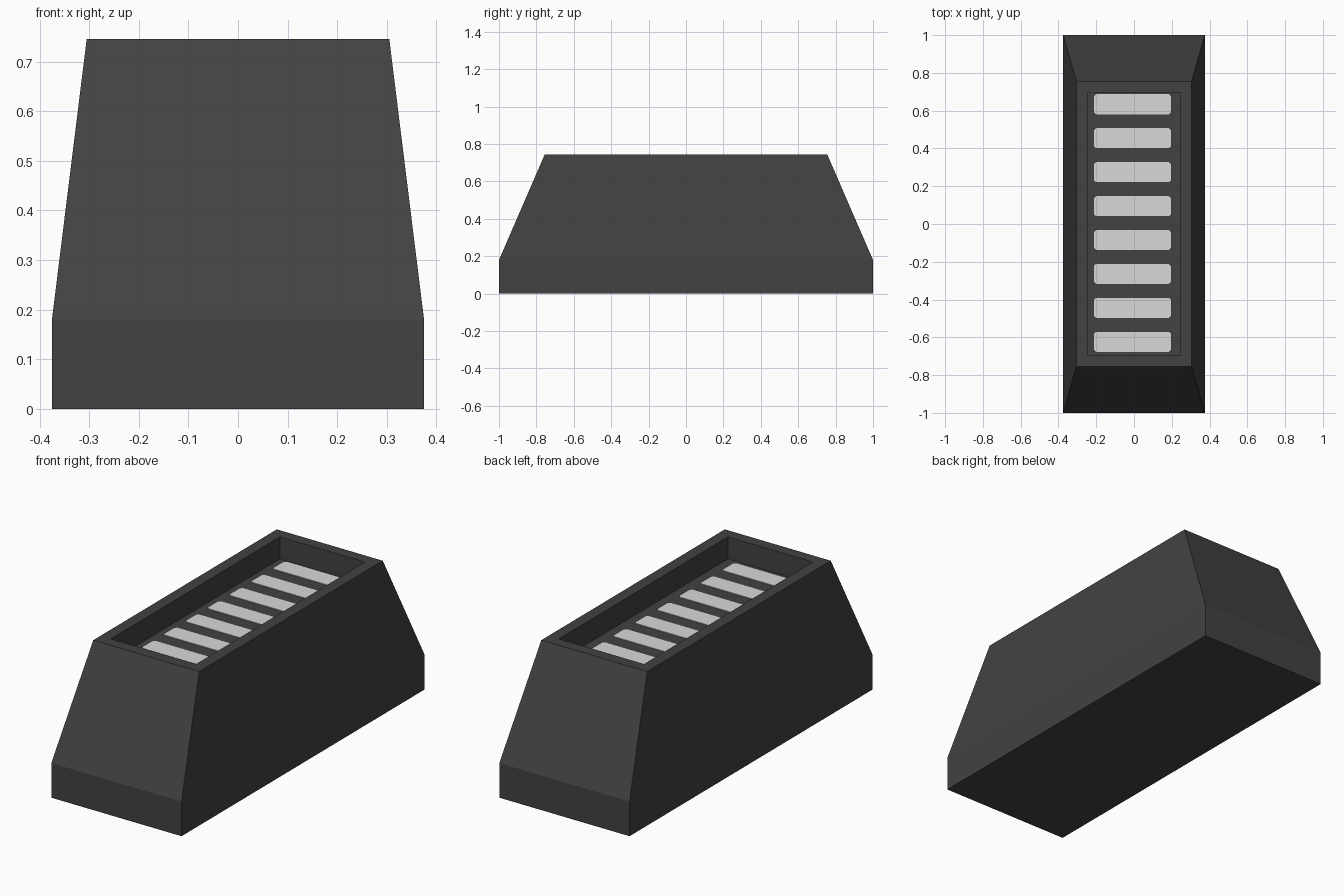
import bpy, bmesh

if "Cube" in bpy.data.objects:
    bpy.data.objects.remove(bpy.data.objects["Cube"])


def material(name, value):
    m = bpy.data.materials.new(name)
    m.diffuse_color = (value, value, value, 1)
    m.use_nodes = True
    m.node_tree.nodes["Principled BSDF"].inputs["Base Color"].default_value = m.diffuse_color
    return m


def make_object(name, bm, mat):
    bmesh.ops.recalc_face_normals(bm, faces=bm.faces)
    mesh = bpy.data.meshes.new(name)
    bm.to_mesh(mesh)
    bm.free()
    mesh.materials.append(mat)
    ob = bpy.data.objects.new(name, mesh)
    bpy.context.collection.objects.link(ob)
    return ob


charcoal = material("charcoal", 0.054)
light_grey = material("light grey", 0.69)
FLOOR = 0.63

# Tapered housing: stacked rectangles (half x, half y, z), ending in the recess
rings = [(0.375, 1.0, 0), (0.375, 1.0, 0.18), (0.305, 0.755, 0.745),
         (0.245, 0.695, 0.745), (0.245, 0.695, FLOOR)]
bm = bmesh.new()
loops = [[bm.verts.new((sx * x, sy * y, z))
          for sx, sy in ((-1, -1), (1, -1), (1, 1), (-1, 1))]
         for x, y, z in rings]
for a, b in zip(loops, loops[1:]):
    for i in range(4):
        j = (i + 1) % 4
        bm.faces.new((a[i], a[j], b[j], b[i]))
bm.faces.new(loops[0][::-1])
bm.faces.new(loops[-1])
make_object("housing", bm, charcoal)

# Row of eight light bars on the recess floor, thin plates with clipped corners
HX, HY, CLIP = 0.203, 0.053, 0.01
outline = [(-HX + CLIP, -HY), (HX - CLIP, -HY), (HX, -HY + CLIP), (HX, HY - CLIP),
           (HX - CLIP, HY), (-HX + CLIP, HY), (-HX, HY - CLIP), (-HX, -HY + CLIP)]
for n in range(8):
    cy = 0.634 - n * 0.1797
    bm = bmesh.new()
    face = bm.faces.new([bm.verts.new((x - 0.008, y + cy, FLOOR)) for x, y in outline])
    ext = bmesh.ops.extrude_face_region(bm, geom=[face], use_keep_orig=True)
    top = [v for v in ext["geom"] if isinstance(v, bmesh.types.BMVert)]
    bmesh.ops.translate(bm, verts=top, vec=(0, 0, 0.003))
    make_object(f"light_bar_{n + 1}", bm, light_grey)
